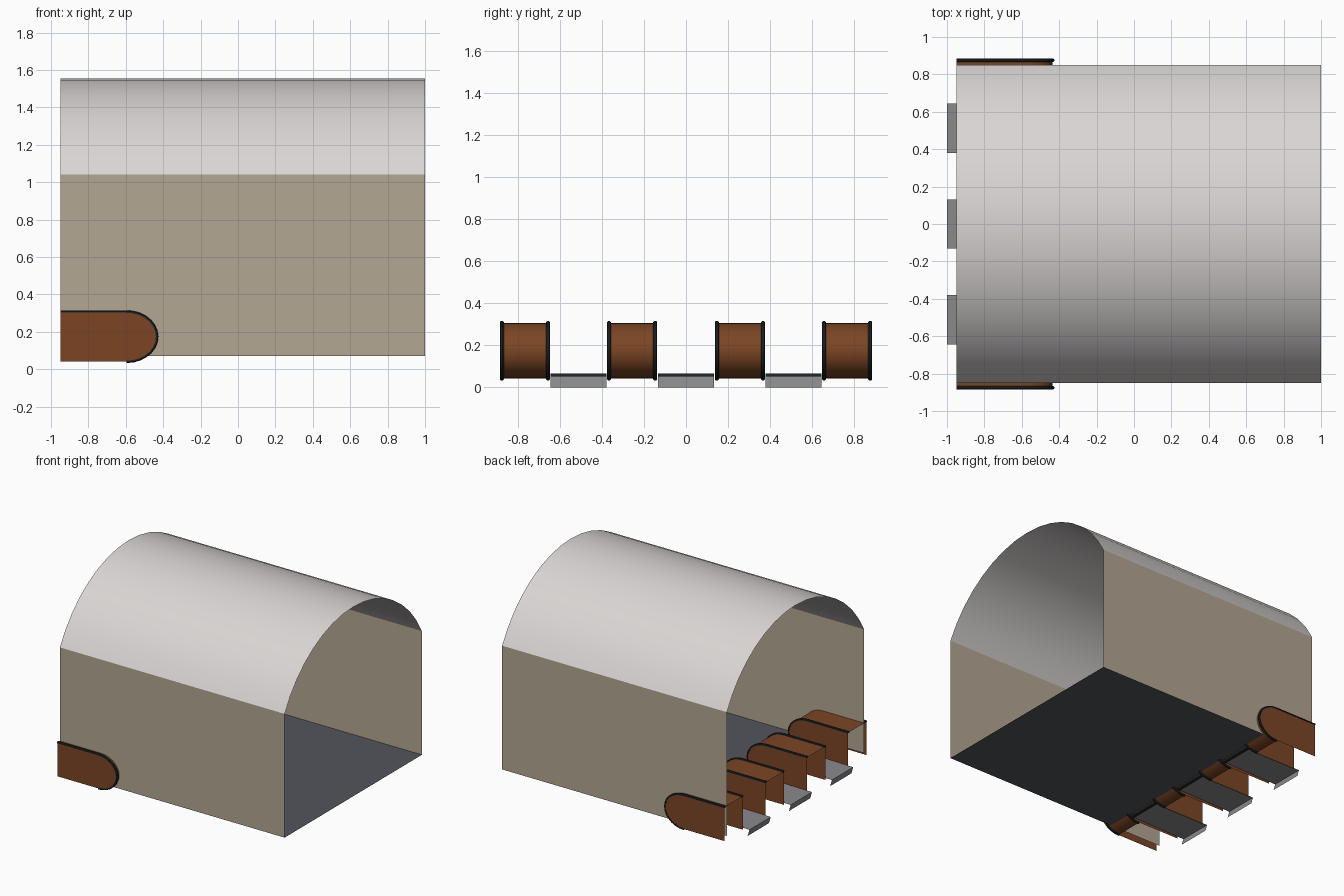
import bpy, bmesh, math

if "Cube" in bpy.data.objects:
    bpy.data.objects.remove(bpy.data.objects["Cube"])

def material(name, rgb):
    m = bpy.data.materials.new(name)
    m.diffuse_color = (*rgb, 1)
    m.use_nodes = True
    m.node_tree.nodes["Principled BSDF"].inputs["Base Color"].default_value = m.diffuse_color
    return m

ROOF = material("pale roof", (0.70, 0.67, 0.66))
WALL = material("beige wall", (0.45, 0.385, 0.29))
FLOOR = material("slate floor", (0.085, 0.09, 0.105))
BROWN = material("rust brown", (0.20, 0.06, 0.018))
TRIM = material("black trim", (0.016, 0.02, 0.022))
STEEL = material("grey steel", (0.25, 0.25, 0.26))

def loft(name, sections, mat, closed=False, smooth=False):
    """Skin a list of equal-length point rows; closed joins each row's ends and caps the tube."""
    bm = bmesh.new()
    rows = [[bm.verts.new(p) for p in s] for s in sections]
    n = len(rows[0])
    for a, b in zip(rows, rows[1:]):
        for i in range(n if closed else n - 1):
            j = (i + 1) % n
            bm.faces.new((a[i], a[j], b[j], b[i]))
    if closed:
        bm.faces.new(rows[0])
        bm.faces.new(rows[-1][::-1])
    bmesh.ops.recalc_face_normals(bm, faces=bm.faces[:])
    return finish(name, bm, mat, smooth)

def finish(name, bm, mat, smooth=False):
    me = bpy.data.meshes.new(name)
    bm.to_mesh(me)
    bm.free()
    me.materials.append(mat)
    ob = bpy.data.objects.new(name, me)
    bpy.context.collection.objects.link(ob)
    if smooth:
        bpy.ops.object.select_all(action='DESELECT')
        ob.select_set(True)
        bpy.context.view_layer.objects.active = ob
        bpy.ops.object.shade_smooth_by_angle(angle=math.radians(35))
    return ob

def polygon(name, pts, mat):
    bm = bmesh.new()
    bm.faces.new([bm.verts.new(p) for p in pts])
    return finish(name, bm, mat)

X0, X1, HALF = -0.95, 1.0, 0.85
BASE, EAVE, TOP = 0.07, 1.04, 1.555
LIP = -0.51   # floor edge where the passages begin

# Vaulted roof: a circular arc through both eaves
rise = TOP - EAVE
R = (HALF ** 2 + rise ** 2) / (2 * rise)
span = math.asin(HALF / R)
arc = []
for i in range(17):
    a = span * (1 - i / 8)
    arc.append((R * math.sin(a), TOP - R + R * math.cos(a)))
loft("vault_roof", [[(x, y, z) for y, z in arc] for x in (X1, X0)], ROOF, smooth=True)

# Side walls and floor
for side, label in ((-1, "front"), (1, "back")):
    y = side * HALF
    pts = [(X0, y, BASE), (X1, y, BASE), (X1, y, EAVE), (X0, y, EAVE)]
    polygon(label + "_wall", pts if side < 0 else pts[::-1], WALL)
polygon("floor", [(LIP, -HALF, BASE), (X1, -HALF, BASE), (X1, HALF, BASE), (LIP, HALF, BASE)], FLOOR)

# Barrier side profile: flat top, rounded inner end
def barrier_profile(grow=0.0):
    cx, cz, rx, rz = -0.595, 0.174, 0.16 + grow, 0.132 + grow
    pts = [(X0, cz + rz)]
    for i in range(15):
        a = math.pi / 2 - math.pi * i / 14
        pts.append((cx + rx * math.cos(a), cz + rz * math.sin(a)))
    return pts

# Four gate barriers, open at the back and underneath
for k, yc in enumerate((-0.766, -0.256, 0.256, 0.766)):
    hw = 0.119
    prof = barrier_profile()
    loft(f"barrier_cover_{k}", [[(x, yc + s * (hw - 0.01), z) for x, z in prof] for s in (-1, 1)],
         BROWN, smooth=True)
    for s in (-1, 1):
        yp = yc + s * (hw - 0.003)
        pts = [(x, yp, z) for x, z in prof] + [(X0, yp, prof[-1][1])]
        polygon(f"barrier_panel_{k}_{s}", pts if s > 0 else pts[::-1], BROWN)
        # Raised edge trim following the profile
        ya, yb = yc + s * (hw - 0.019), yc + s * hw
        low, mid, high = (barrier_profile(g) for g in (-0.004, 0.004, 0.009))
        ym = s * 0.005
        ring = [[(l[0], ya, l[1]), (m[0], ya, m[1]), (h[0], ya + ym, h[1]),
                 (h[0], yb - ym, h[1]), (m[0], yb, m[1]), (l[0], yb, l[1])]
                for l, m, h in zip(low, mid, high)]
        loft(f"barrier_trim_{k}_{s}", ring, TRIM, closed=True, smooth=True)

# Three passage plates with a turned-down lip, and a dark threshold strip
for k, yc in enumerate((-0.511, 0.0, 0.511)):
    y0, y1 = yc - 0.132, yc + 0.132
    prof = [(LIP, 0.06), (-1.0, 0.052), (-0.985, 0.0)]
    loft(f"passage_plate_{k}", [[(x, y, z) for x, z in prof] for y in (y0, y1)], STEEL)
    box = [(LIP - 0.025, 0.052), (LIP, 0.052), (LIP, 0.066), (LIP - 0.025, 0.066)]
    loft(f"threshold_{k}", [[(x, y, z) for x, z in box] for y in (y0, y1)], TRIM, closed=True)
